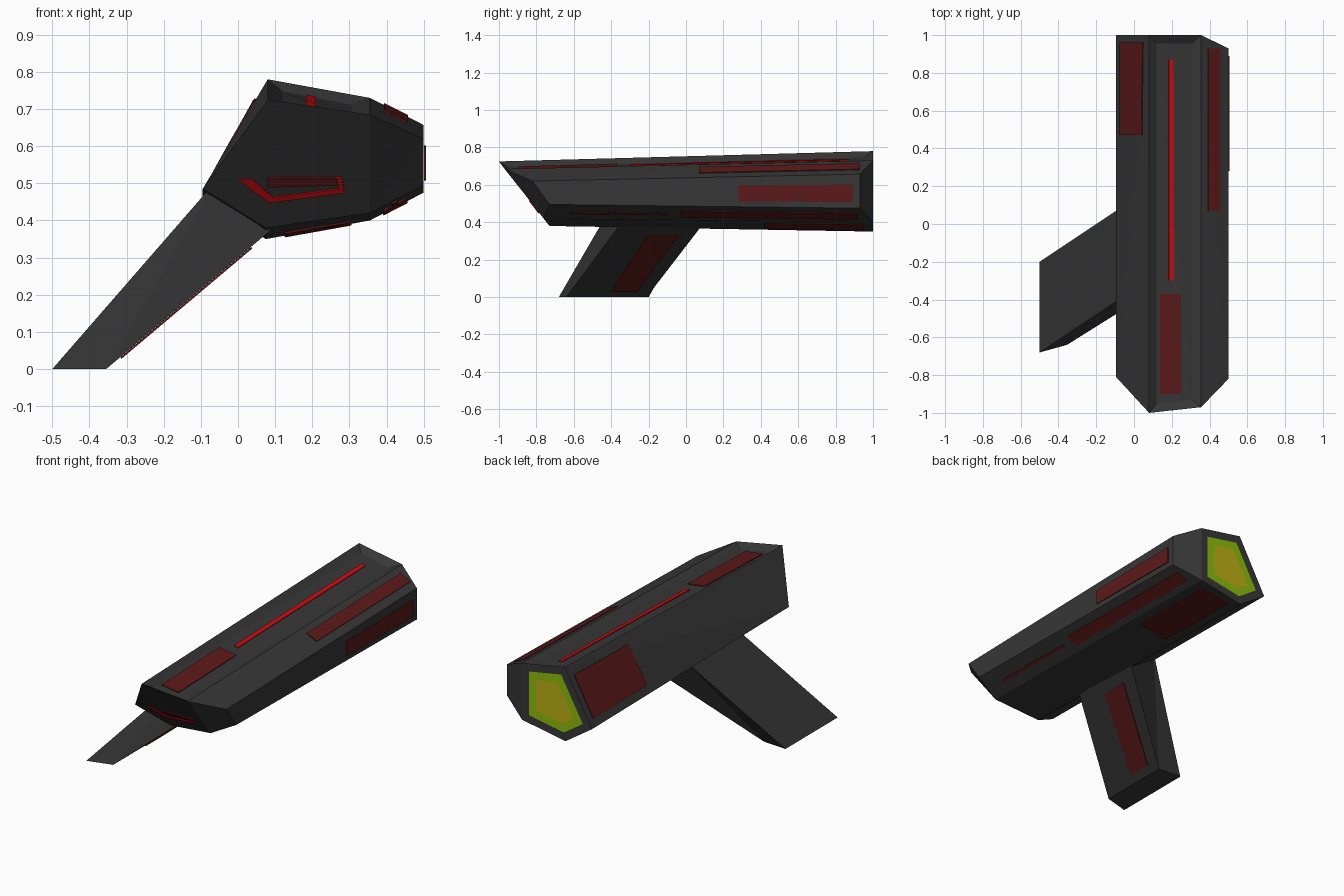
import bpy, bmesh
from mathutils import Vector
from mathutils.bvhtree import BVHTree

if "Cube" in bpy.data.objects:
    bpy.data.objects.remove(bpy.data.objects["Cube"])


def material(name, rgb):
    m = bpy.data.materials.new(name)
    m.diffuse_color = (*rgb, 1)
    m.use_nodes = True
    m.node_tree.nodes["Principled BSDF"].inputs["Base Color"].default_value = m.diffuse_color
    return m


GREY = material("charcoal", (0.038, 0.038, 0.038))
DARK_RED = material("dark red", (0.11, 0.010, 0.010))
RED = material("bright red", (0.58, 0.004, 0.006))
GREEN = material("lime glow", (0.26, 0.50, 0.003))
YELLOW = material("yellow glow", (0.50, 0.43, 0.007))


def finish(name, bm, mats):
    mesh = bpy.data.meshes.new(name)
    bm.to_mesh(mesh)
    for m in mats:
        mesh.materials.append(m)
    ob = bpy.data.objects.new(name, mesh)
    bpy.context.collection.objects.link(ob)
    return ob


def loft(front, back):
    """Closed solid between two matching rings; returns bmesh and side faces."""
    bm = bmesh.new()
    f = [bm.verts.new(p) for p in front]
    b = [bm.verts.new(p) for p in back]
    n = len(f)
    sides = [bm.faces.new((f[i], f[(i + 1) % n], b[(i + 1) % n], b[i])) for i in range(n)]
    return bm, f, b, sides


def plate(name, corners, direction, bvh, mat, cols=10, rows=2):
    """Thin painted panel projected on to a surface."""
    p00, p10, p11, p01 = [Vector(c) for c in corners]
    d = Vector(direction).normalized()
    bm = bmesh.new()
    grid = []
    for i in range(cols + 1):
        row = []
        for j in range(rows + 1):
            u, v = i / cols, j / rows
            p = p00.lerp(p10, u).lerp(p01.lerp(p11, u), v)
            hit = bvh.ray_cast(p - d * 0.06, d)[0] or p
            row.append(bm.verts.new(hit - d * 0.003))
        grid.append(row)
    for i in range(cols):
        for j in range(rows):
            bm.faces.new((grid[i][j], grid[i + 1][j], grid[i + 1][j + 1], grid[i][j + 1]))
    bm.normal_update()
    if sum((f.normal.dot(d) for f in bm.faces)) > 0:
        bmesh.ops.reverse_faces(bm, faces=bm.faces[:])
    ob = finish(name, bm, [mat])
    mod = ob.modifiers.new("thickness", "SOLIDIFY")
    mod.thickness, mod.offset = 0.005, 0


# Hull: seven-sided tapered prism with a raked nose and one bevelled flank
A, B, C, D, E, F, G = range(7)
front = [Vector(p) for p in (
    (0.08, -1.0, 0.725), (0.355, -0.97, 0.685), (0.5, -0.82, 0.62), (0.5, -0.73, 0.495),
    (0.355, -0.76, 0.42), (0.075, -0.73, 0.38), (-0.095, -0.81, 0.485))]
back = [Vector(p) for p in (
    (0.08, 1, 0.78), (0.355, 1, 0.73), (0.5, 0.93, 0.657), (0.5, 0.93, 0.475),
    (0.355, 1, 0.40), (0.075, 1, 0.35), (-0.095, 1, 0.465))]
bm, f, b, sides = loft(front, back)
bm.faces.new([f[i] for i in (A, B, E, F, G)])
bm.faces.new([f[i] for i in (B, C, D, E)])
bm.faces.new([b[i] for i in (B, C, D, E)])
exhaust = bm.faces.new([b[i] for i in (A, B, E, F, G)])
bmesh.ops.recalc_face_normals(bm, faces=bm.faces[:])
# sunken deck on top, glowing exhaust inset in the tail
bmesh.ops.inset_individual(bm, faces=[sides[A]], thickness=0.045, depth=-0.025, use_even_offset=True)
for index in (1, 2):
    bmesh.ops.inset_individual(bm, faces=[exhaust], thickness=0.045, use_even_offset=True)
    exhaust.material_index = index
bmesh.ops.triangulate(bm, faces=bm.faces[:])
hull_bvh = BVHTree.FromBMesh(bm)
finish("hull", bm, [GREY, GREEN, YELLOW])


def edge_at(i, y):
    return front[i].lerp(back[i], (y - front[i].y) / (back[i].y - front[i].y))


def hull_panel(name, i, j, y0, y1, t0, t1, mat):
    """Panel on the hull side between long edges i and j."""
    pts = [edge_at(i, y).lerp(edge_at(j, y), t) for y, t in ((y0, t0), (y1, t0), (y1, t1), (y0, t1))]
    normal = (pts[1] - pts[0]).cross(pts[3] - pts[0])
    mid = sum(pts, Vector()) / 4
    if normal.dot(mid - Vector((0.2, mid.y, 0.56))) > 0:
        normal.negate()
    plate(name, pts, normal, hull_bvh, mat)


hull_panel("deck_front_panel", A, B, -0.90, -0.37, 0.22, 0.62, DARK_RED)
hull_panel("deck_light_strip", A, B, -0.30, 0.87, 0.39, 0.485, RED)
hull_panel("left_rear_panel", A, G, 0.47, 0.96, 0.17, 0.87, DARK_RED)
hull_panel("upper_right_panel", B, C, 0.07, 0.93, 0.25, 0.69, DARK_RED)
hull_panel("right_flank_panel", C, D, 0.28, 0.89, 0.30, 0.82, DARK_RED)
hull_panel("lower_right_panel", D, E, -0.03, 0.92, 0.32, 0.76, DARK_RED)
hull_panel("lower_right_strip", D, E, -0.62, -0.10, 0.50, 0.60, DARK_RED)
hull_panel("belly_rear_panel", E, F, 0.42, 0.95, 0.18, 0.82, DARK_RED)


# Nose markings, given as x, z corners and projected backwards
def nose_mark(name, pts, mat):
    ys = [-1 + (0.725 - z) * 0.783 for x, z in pts]
    plate(name, [(x, y, z) for (x, z), y in zip(pts, ys)], (0, 1, 0), hull_bvh, mat, 2, 1)


nose_mark("nose_mark_left", [(0.0, 0.51), (0.04, 0.51), (0.095, 0.462), (0.085, 0.448)], RED)
nose_mark("nose_mark_bottom", [(0.085, 0.448), (0.285, 0.475), (0.285, 0.487), (0.095, 0.462)], RED)
nose_mark("nose_mark_right", [(0.272, 0.485), (0.285, 0.485), (0.28, 0.515), (0.265, 0.515)], RED)
nose_mark("nose_panel", [(0.08, 0.49), (0.265, 0.495), (0.265, 0.515), (0.08, 0.515)], DARK_RED)

# Leg: slanted strut from the lower left hull face, foot flat on the ground
foot = [Vector(p) for p in ((-0.5, -0.68, 0), (-0.5, -0.2, 0), (-0.355, -0.21, 0), (-0.355, -0.64, 0))]
hip = [Vector(p) for p in ((-0.095, -0.41, 0.465), (-0.095, 0.07, 0.465), (0.06, 0.06, 0.35), (0.06, -0.38, 0.35))]
top = [a.lerp(c, 1.07) for a, c in zip(foot, hip)]
bm, f, b, sides = loft(foot, top)
bm.faces.new(f)
bm.faces.new(b)
bmesh.ops.recalc_face_normals(bm, faces=bm.faces[:])
bmesh.ops.triangulate(bm, faces=bm.faces[:])
leg_bvh = BVHTree.FromBMesh(bm)
finish("leg", bm, [GREY])


# Panel on the inner underside of the leg
def leg_point(h, t):
    return foot[3].lerp(hip[3], h).lerp(foot[2].lerp(hip[2], h), t)


plate("leg_panel", [leg_point(h, t) for h, t in ((0.09, 0.5), (0.94, 0.43), (0.94, 0.8), (0.09, 0.83))],
      (-0.65, 0, 0.76), leg_bvh, DARK_RED)
